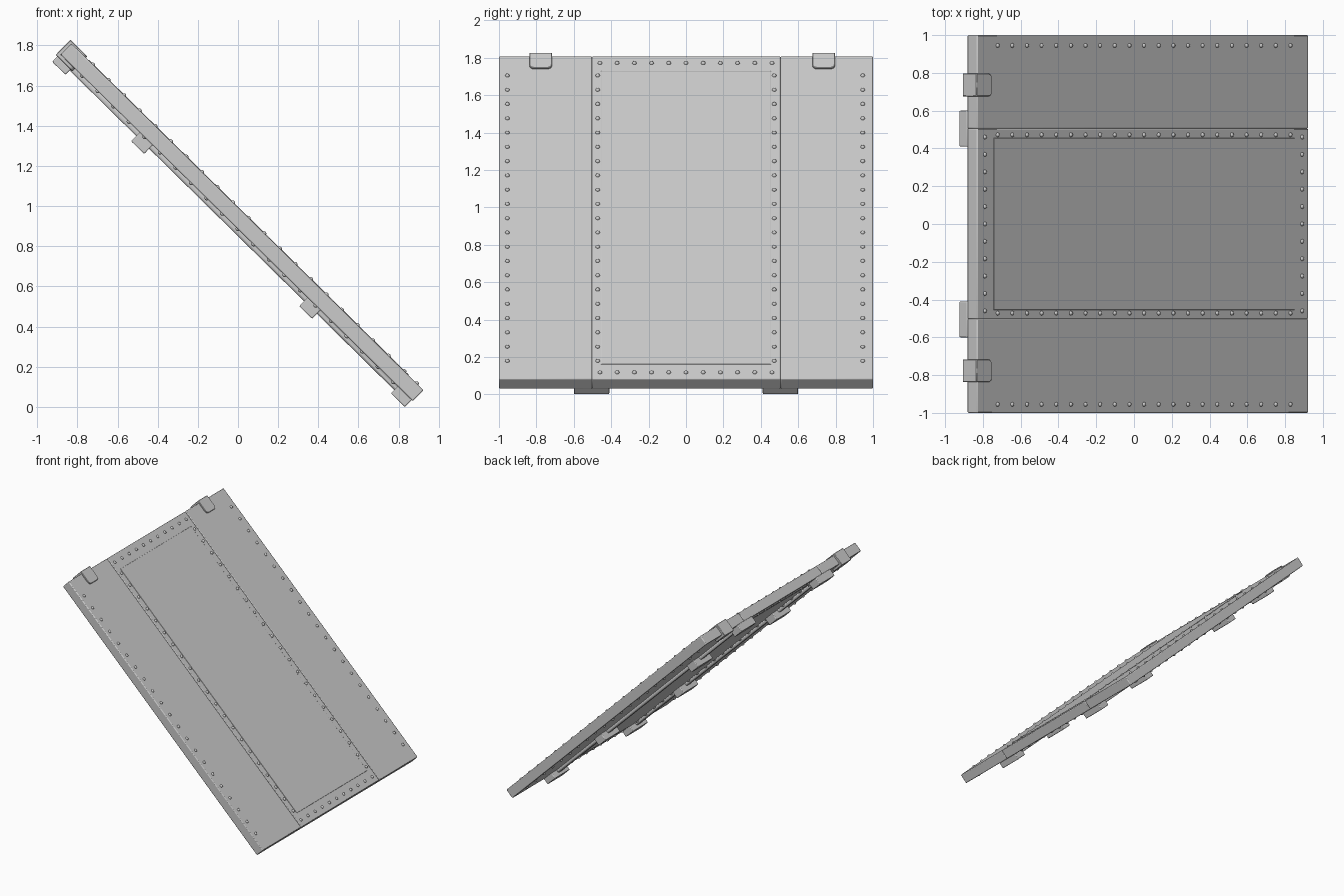
import bpy, bmesh, math
from mathutils import Matrix, Vector

if "Cube" in bpy.data.objects:
    bpy.data.objects.remove(bpy.data.objects["Cube"])

# Sloped frame: local x runs down the slope, y across, z out of the top face (z = 0)
TILT = Matrix.Translation((0.0475, 0, 0.9465)) @ Matrix.Rotation(math.radians(44.55), 4, 'Y')
T = 0.077      # slab thickness
L = 1.23       # half length along slope


def add_object(name, bm, bevel=0.0, segments=2):
    bmesh.ops.recalc_face_normals(bm, faces=bm.faces)
    me = bpy.data.meshes.new(name)
    bm.to_mesh(me)
    bm.free()
    ob = bpy.data.objects.new(name, me)
    bpy.context.collection.objects.link(ob)
    ob.matrix_world = TILT
    if bevel:
        m = ob.modifiers.new("bevel", 'BEVEL')
        m.width = bevel
        m.segments = segments
        m.limit_method = 'ANGLE'
    bpy.context.view_layer.objects.active = ob
    ob.select_set(True)
    bpy.ops.object.shade_smooth_by_angle(angle=math.radians(35))
    ob.select_set(False)
    return ob


def box(name, x, y, z, bevel=0.004):
    bm = bmesh.new()
    size = (x[1] - x[0], y[1] - y[0], z[1] - z[0])
    mid = Vector((sum(x) / 2, sum(y) / 2, sum(z) / 2))
    bmesh.ops.create_cube(bm, size=1, matrix=Matrix.Translation(mid) @ Matrix.Diagonal((*size, 1)))
    return add_object(name, bm, bevel)


# Three long plates with bevelled seams between them
for name, y0, y1 in (("left_plate", -1, -0.503), ("centre_plate", -0.503, 0.505),
                     ("right_plate", 0.505, 1)):
    box(name, (-L, L), (y0, y1), (-T, 0), 0.006)

# Thin inner sheets on the centre plate, top and underside
box("inner_sheet_top", (-1.112, 1.123), (-0.455, 0.455), (-0.004, 0.003), 0.002)
box("inner_sheet_under", (-1.112, 1.123), (-0.455, 0.455), (-T - 0.003, -T + 0.004), 0.002)

# Underside rails with cross pads
for side in (-1, 1):
    c = side * 0.505
    box("rail", (-1.2, 1.2), (c - 0.03, c + 0.03), (-0.102, -T + 0.002), 0.01)
    for a, b, low in ((-1.235, -1.143, -0.132), (-0.678, -0.587, -0.138),
                      (0.495, 0.585, -0.136), (1.125, 1.222, -0.125)):
        box("pad", (a, b), (c - 0.095, c + 0.095), (low, -T + 0.005), 0.005)

# Clips hooked over the upper end, front corners rounded
for c in (-0.777, 0.736):
    bm = bmesh.new()
    profile = [(-1.13, -0.004), (-1.13, 0.01), (-1.247, 0.01), (-1.247, -0.096),
               (-1.13, -0.096), (-1.13, -T + 0.002), (-1.228, -T + 0.002), (-1.228, -0.004)]
    face = bm.faces.new([bm.verts.new((u, c - 0.06, n)) for u, n in profile])
    ext = bmesh.ops.extrude_face_region(bm, geom=[face])
    bmesh.ops.translate(bm, vec=(0, 0.12, 0),
                        verts=[g for g in ext["geom"] if isinstance(g, bmesh.types.BMVert)])
    tips = [e for e in bm.edges if all(abs(v.co.x + 1.13) < 1e-4 for v in e.verts)
            and abs(e.verts[0].co.z - e.verts[1].co.z) > 0.005]
    bmesh.ops.bevel(bm, geom=tips, offset=0.025, segments=4, profile=0.5, affect='EDGES')
    add_object("clip", bm, 0.003, 1)


# Rivet rows on both faces
def span(a, b, n):
    return [a + (b - a) * i / (n - 1) for i in range(n)]


spots = [(u, y) for y in (-0.955, -0.472, 0.472, 0.945) for u in span(-1.08, 1.095, 21)]
spots += [(u, y) for u in (-1.175, 1.182) for y in span(-0.46, 0.46, 11)]
for name, level in (("rivets_top", 0.0), ("rivets_under", -T)):
    bm = bmesh.new()
    for u, y in spots:
        bmesh.ops.create_uvsphere(bm, u_segments=10, v_segments=6, radius=0.012,
                                  matrix=Matrix.Translation((u, y, level)) @ Matrix.Diagonal((1, 1, 0.85, 1)))
    add_object(name, bm)
